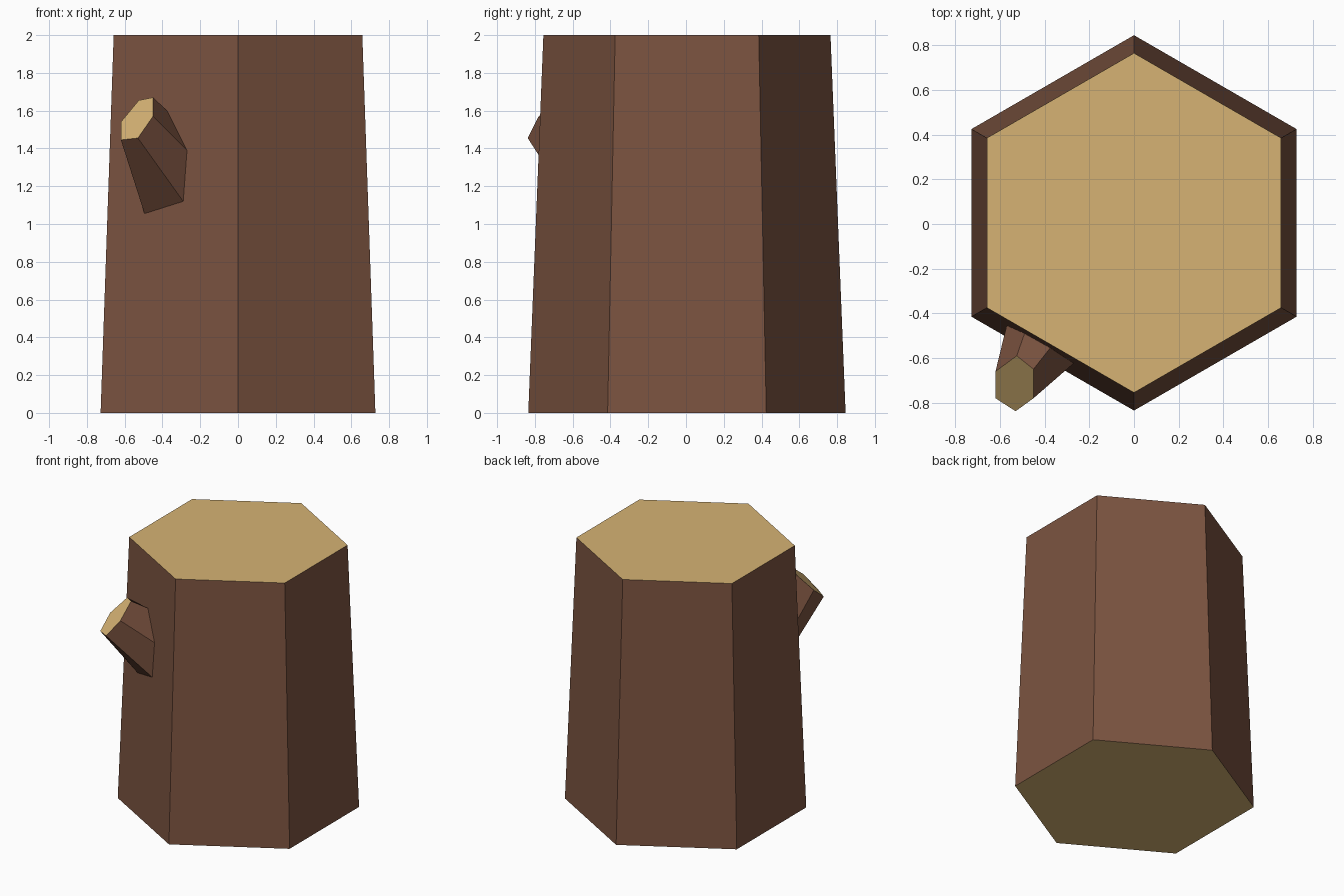
import bpy, math
from mathutils import Vector

if "Cube" in bpy.data.objects:
    bpy.data.objects.remove(bpy.data.objects["Cube"])


def material(name, color):
    m = bpy.data.materials.new(name)
    m.diffuse_color = (*color, 1)
    m.use_nodes = True
    m.node_tree.nodes["Principled BSDF"].inputs["Base Color"].default_value = m.diffuse_color
    return m


bark = material("brown bark", (0.20, 0.088, 0.052))
wood = material("pale cut wood", (0.67, 0.45, 0.175))
OFF_Y = 0.005


def loft(name, rings, wood_caps):
    """Join six-sided rings into a closed solid with the given caps in wood."""
    n = len(rings[0])
    verts = [v for r in rings for v in r]
    faces = [(k * n + i, k * n + (i + 1) % n, (k + 1) * n + (i + 1) % n, (k + 1) * n + i)
             for k in range(len(rings) - 1) for i in range(n)]
    faces += [tuple(reversed(range(n))), tuple(range(len(verts) - n, len(verts)))]
    mesh = bpy.data.meshes.new(name)
    mesh.from_pydata(verts, [], faces)
    mesh.materials.append(bark)
    mesh.materials.append(wood)
    for c in wood_caps:
        mesh.polygons[c].material_index = 1
    obj = bpy.data.objects.new(name, mesh)
    bpy.context.collection.objects.link(obj)
    return obj


def hexagon(r, z):
    return [Vector((r * math.cos(math.radians(30 + 60 * i)),
                    r * math.sin(math.radians(30 + 60 * i)) + OFF_Y, z)) for i in range(6)]


# Tapered trunk with both ends cut
loft("trunk", [hexagon(0.84, 0), hexagon(0.76, 2)], (-2, -1))

# Broken branch: foot outline (x, z) lies on the front left trunk face
foot_xz = [(-0.57, 1.29), (-0.495, 1.055), (-0.29, 1.12),
           (-0.27, 1.39), (-0.375, 1.60), (-0.49, 1.55)]
foot = [Vector((x, -(0.84 - 0.04 * z) - x * 0.577 + OFF_Y, z)) for x, z in foot_xz]
sunk = [v + Vector((0.03, 0.052, 0)) for v in foot]
tip = [Vector(p) for p in [(-0.62, -0.66, 1.54), (-0.62, -0.78, 1.445), (-0.53, -0.838, 1.455),
                           (-0.45, -0.78, 1.57), (-0.45, -0.65, 1.67), (-0.525, -0.59, 1.655)]]
loft("branch_stub", [sunk, foot, tip], (-1,))
